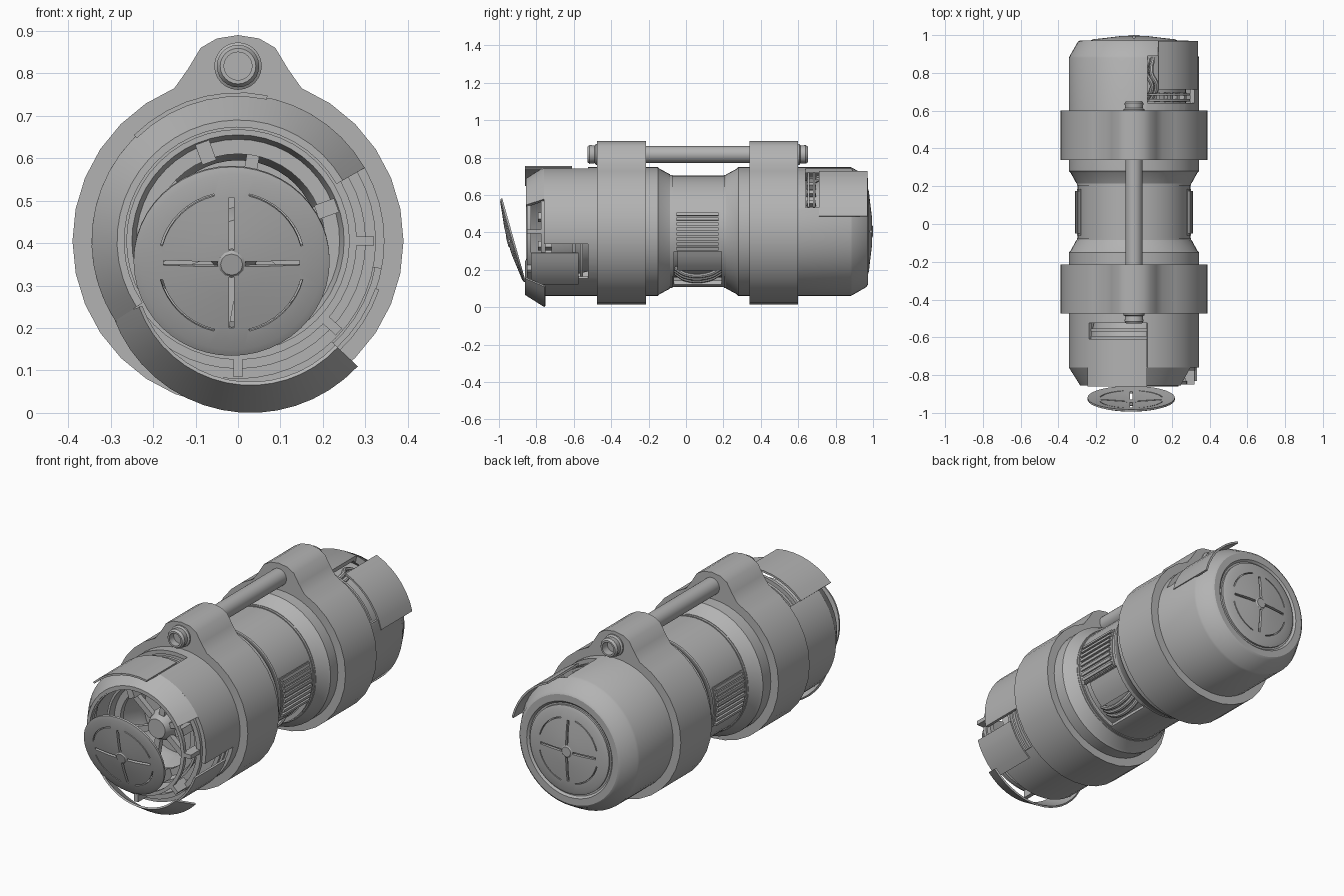
import bpy, bmesh
from math import cos, sin, radians, pi
from mathutils import Matrix, Vector

if "Cube" in bpy.data.objects:
    bpy.data.objects.remove(bpy.data.objects["Cube"])

AXIS = (0, 0.405)  # x and z of the body's long axis

grey = bpy.data.materials.new("worn grey metal")
grey.use_nodes = True
grey.diffuse_color = (0.45, 0.45, 0.45, 1)
grey.node_tree.nodes["Principled BSDF"].inputs["Base Color"].default_value = (0.45, 0.45, 0.45, 1)


def activate(ob):
    bpy.ops.object.select_all(action='DESELECT')
    ob.select_set(True)
    bpy.context.view_layer.objects.active = ob


def finish(name, bm):
    bmesh.ops.remove_doubles(bm, verts=bm.verts, dist=1e-5)
    bmesh.ops.recalc_face_normals(bm, faces=bm.faces)
    me = bpy.data.meshes.new(name)
    bm.to_mesh(me)
    bm.free()
    me.materials.append(grey)
    ob = bpy.data.objects.new(name, me)
    bpy.context.collection.objects.link(ob)
    return ob


def revolve(name, profile, a0=0, a1=360, c=AXIS, full=48):
    """Turn a closed (radius, y) profile about a line along y, whole or in part."""
    bm = bmesh.new()
    whole = a1 - a0 == 360
    n = full if whole else max(3, round(full * (a1 - a0) / 360))
    rings = []
    for i in range(n if whole else n + 1):
        a = radians(a0 + (a1 - a0) * i / n)
        rings.append([bm.verts.new((c[0] + r * cos(a), y, c[1] + r * sin(a))) for r, y in profile])
    for i in range(n):
        p, q = rings[i], rings[(i + 1) % len(rings)]
        for j in range(len(profile)):
            k = (j + 1) % len(profile)
            bm.faces.new((p[j], p[k], q[k], q[j]))
    if not whole:
        bm.faces.new(rings[0])
        bm.faces.new(rings[-1])
    return finish(name, bm)


def band(name, r0, r1, y0, y1, a0=0, a1=360, c=AXIS):
    return revolve(name, [(r0, y0), (r1, y0), (r1, y1), (r0, y1)], a0, a1, c)


def box(name, size, loc, turn=0):
    bm = bmesh.new()
    bmesh.ops.create_cube(bm, size=1, matrix=Matrix.Translation(loc)
                          @ Matrix.Rotation(-radians(turn), 4, 'Y') @ Matrix.Diagonal((*size, 1)))
    return finish(name, bm)


def radial_box(name, size, r, y, a):
    """Box whose first dimension points away from the axis."""
    t = radians(a)
    return box(name, size, (AXIS[0] + r * cos(t), y, AXIS[1] + r * sin(t)), a)


def cut(ob, *cutters):
    activate(ob)
    for cutter in cutters:
        m = ob.modifiers.new("cut", 'BOOLEAN')
        m.operation = 'DIFFERENCE'
        m.object = cutter
        bpy.ops.object.modifier_apply(modifier=m.name)
        bpy.data.objects.remove(cutter)


def cable(name, points, radius=0.012):
    cu = bpy.data.curves.new(name, 'CURVE')
    cu.dimensions = '3D'
    cu.bevel_depth = radius
    cu.bevel_resolution = 2
    sp = cu.splines.new('BEZIER')
    sp.bezier_points.add(len(points) - 1)
    for bp, (r, y, a) in zip(sp.bezier_points, points):
        bp.co = (r * cos(radians(a)), y, AXIS[1] + r * sin(radians(a)))
        bp.handle_left_type = bp.handle_right_type = 'AUTO'
    cu.materials.append(grey)
    ob = bpy.data.objects.new(name, cu)
    bpy.context.collection.objects.link(ob)
    activate(ob)
    bpy.ops.object.convert(target='MESH')


# Front can: hollow shell with a top and a side opening
front = revolve("front_can", [(.345, -.76), (.345, -.15), (.335, -.14), (.305, -.085),
                              (.28, -.085), (.325, -.2), (.325, -.76)])
cut(front, band("c", .3, .4, -.9, -.525, 78, 134), band("c", .3, .4, -.9, -.525, -47, -11))
band("front_bulkhead", 0, .335, -.51, -.48)

# Remaining front chamfer, rim ring and its struts
chamfer = [(.345, -.76), (.285, -.855), (.268, -.855), (.268, -.84), (.325, -.76)]
revolve("front_chamfer", chamfer, 30, 213)
band("front_rim", .262, .28, -.85, -.83)
band("front_inner_hoop", .30, .325, -.775, -.75)
for a in (-42, 0, 270):
    radial_box("rim_strut", (.05, .1, .022), .295, -.8, a)

# Peeled plates
revolve("bent_lower_chamfer", [(.345, -.757), (.28, -.86), (.272, -.855), (.337, -.752)],
        200, 317, (.03, .345))
band("loose_top_plate", .34, .35, -.86, -.61, 78.5, 134.5)
band("loose_side_plate", .342, .352, -.83, -.575, -54, -19)
band("loose_rear_plate", .339, .349, .712, .97, 13.5, 68)

# Front interior: bowl, spokes, hub and clamps
revolve("inner_bowl", [(.262, -.72), (.25, -.72), (.19, -.55), (.19, -.51), (.21, -.51)])
band("inner_ring", .205, .24, -.69, -.66)
revolve("inner_hub", [(0, -.68), (.05, -.68), (.08, -.62), (.08, -.5), (0, -.5)])
for a in range(20, 380, 60):
    radial_box("inner_spoke", (.15, .03, .03), .14, -.64, a)
for a in (20, 110, 200, 290):
    radial_box("inner_clamp", (.05, .1, .035), .222, -.74, a)
for y in (-.56, -.60):
    band("side_opening_rib", .31, .33, y - .008, y + .008, -50, -9)
    band("top_opening_rib", .31, .33, y - .008, y + .008, 76, 136)

# Rear can with a rear chamfer and an upper side opening
rear = revolve("rear_can", [(.28, .215), (.305, .215), (.335, .27), (.345, .28), (.345, .88),
                            (.34, .89), (.297, .965), (.285, .972), (.25, .972), (.24, .962),
                            (0, .962), (0, .93), (.26, .93), (.32, .87), (.32, .3)])
cut(rear, band("c", .29, .4, .64, .89, 22, 78))
band("rear_core", 0, .275, .45, .932)
for y in (.655, .685):
    band("rear_opening_rib", .275, .325, y - .006, y + .006, 24, 76)
for a in (30, 42, 54, 66):
    radial_box("rear_opening_bracket", (.03, .05, .02), .30, .67, a)
for a in (70, 75):
    cable("rear_cable", [(.27, .66, a), (.31, .73, a - 3), (.30, .8, a + 2), (.27, .88, a - 2)])

# Waist with one open window, core and cables
waist = band("waist", .275, .298, -.1, .23)
cut(waist, band("c", .25, .35, -.065, .19, -72, -21))
for y in (-.085, .215):
    band("waist_lip", .28, .303, y - .012, y + .012)
band("waist_core", 0, .245, -.15, .28)
band("window_plate", .24, .272, -.045, .19, -50, -21)
for a in (-55, -60, -66):
    cable("waist_cable", [(.25, -.06, a + 4), (.28, .0, a), (.28, .12, a), (.25, .19, a + 4)])

# Slatted vents on both sides of the waist
for centre in (0, 180):
    band("vent_plate", .29, .302, -.06, .185, centre - 20, centre + 20)
    for i in range(8):
        a = centre - 17.5 + 5 * i
        band("vent_slat", .295, .312, -.05, .175, a - 1.4, a + 1.4)


# Collars with a raised lug for the carrying bar
def collar(name, y0, y1):
    pts = []
    for i in range(29):
        a = radians(112.6 + 314.8 * i / 28)
        pts.append((.39 * cos(a), AXIS[1] + .39 * sin(a)))
    lug = [(.118, .81), (.088, .86), (.05, .882)]
    pts += lug + [(0, .89)] + [(-x, z) for x, z in reversed(lug)]
    bm = bmesh.new()
    face = bm.faces.new([bm.verts.new((x, y0, z)) for x, z in pts])
    ext = bmesh.ops.extrude_face_region(bm, geom=[face], use_keep_orig=True)
    bmesh.ops.translate(bm, vec=(0, y1 - y0, 0),
                        verts=[v for v in ext["geom"] if isinstance(v, bmesh.types.BMVert)])
    return finish(name, bm)


collar("front_collar", -.475, -.215)
collar("rear_collar", .34, .6)

# Carrying bar with hollow end nuts
BAR = (0, .817)
revolve("carrying_bar", [(0, -.49), (.045, -.49), (.045, .61), (0, .61)], c=BAR, full=24)
for y, s in ((-.47, -1), (.595, 1)):
    revolve("bar_end_nut", [(.033, y), (.056, y), (.056, y + s * .012), (.047, y + s * .018),
                            (.05, y + s * .045), (.042, y + s * .057), (.033, y + s * .057)],
            c=BAR, full=24)


# Domed lids with a cross of slots and four arc slots
def lid(name, matrix):
    ob = revolve(name, [(0, -.027), (.08, -.024), (.16, -.014), (.215, -.008), (.231, -.002),
                        (.231, .008), (.215, .006), (.16, -.002), (0, -.013)], c=(0, 0))
    cutters = [band("c", .168, .173, -.06, .05, a + 14, a + 76, (0, 0)) for a in (0, 90, 180, 270)]
    for a in (0, 90, 180, 270):
        t = radians(a)
        cutters.append(box("c", (.13, .1, .012), (.095 * cos(t), 0, .095 * sin(t)), a))
    cut(ob, *cutters)
    hub = revolve(name + "_hub", [(0, -.03), (.026, -.03), (.034, -.024), (.034, -.01), (0, -.01)],
                  c=(0, 0), full=12)
    for part in (ob, hub):
        part.data.transform(matrix)


lid("popped_front_lid", Matrix.Translation((-.015, -.9275, .3575)) @ Matrix.Rotation(radians(15.7), 4, 'X'))
lid("rear_lid", Matrix.Translation((0, .97, AXIS[1])) @ Matrix.Rotation(pi, 4, 'Z'))

# Smooth round surfaces, keep hard edges
for ob in bpy.context.scene.objects:
    if ob.type == 'MESH':
        activate(ob)
        bpy.ops.object.shade_smooth_by_angle(angle=radians(30))
